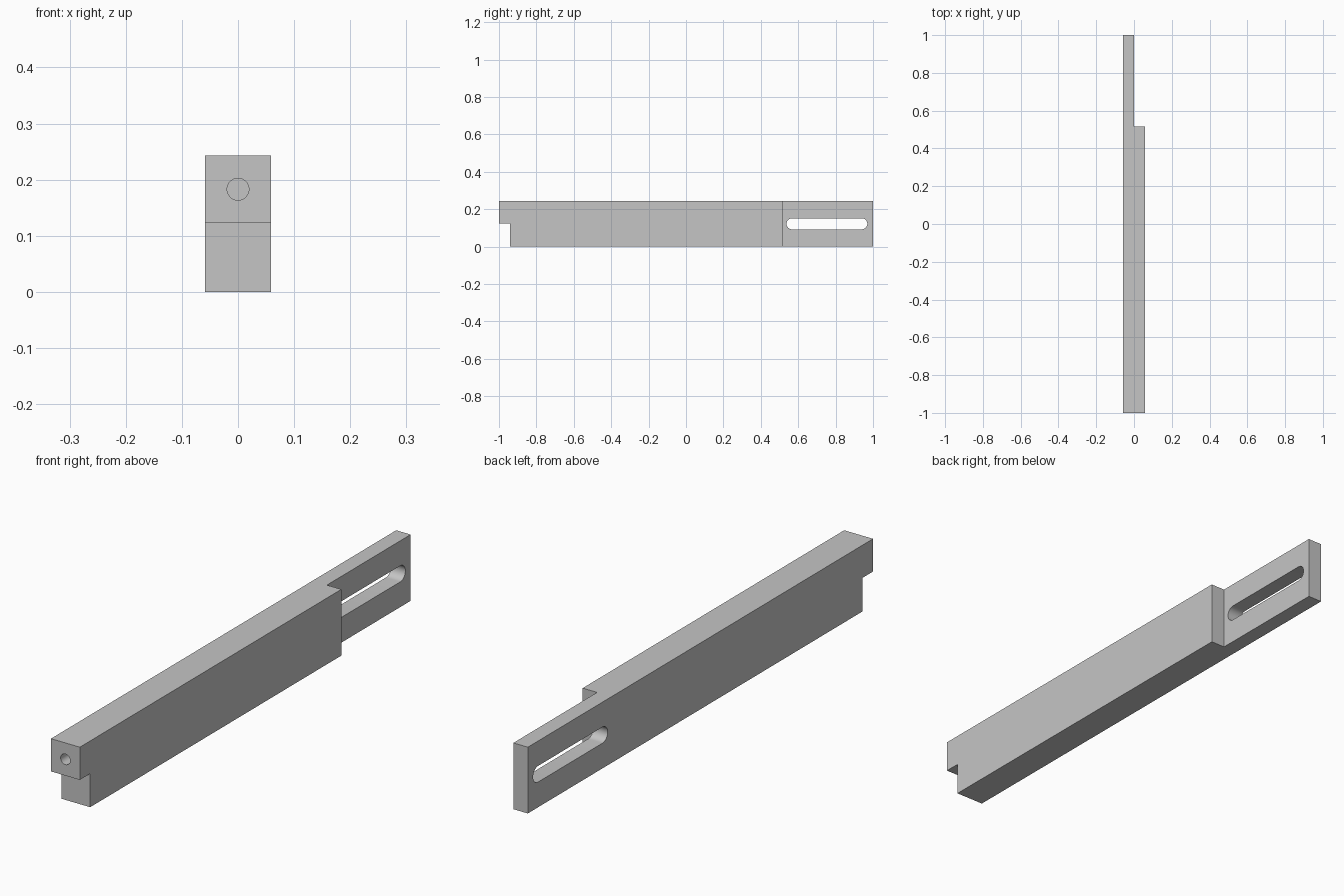
import bpy, bmesh, math
from mathutils import Matrix

cube = bpy.data.objects.get("Cube")
if cube:
    bpy.data.objects.remove(cube, do_unlink=True)

HALF_W, HEIGHT = 0.0585, 0.243
STEP_Y, STEP_Z = -0.94, 0.123     # notch under the front end
TONGUE_Y = 0.515                  # where the bar thins to half width
SLOT_Y, SLOT_Z, SLOT_R = (0.567, 0.94), 0.122, 0.0295
HOLE_Z, HOLE_R, HOLE_DEPTH = 0.183, 0.0195, 0.2

metal = bpy.data.materials.new("plain_grey")
metal.use_nodes = True
grey = (0.56, 0.56, 0.56, 1)
metal.diffuse_color = grey
metal.node_tree.nodes["Principled BSDF"].inputs["Base Color"].default_value = grey


def prism(name, outline, x0, x1):
    """Extrude a (y, z) outline from x0 to x1."""
    bm = bmesh.new()
    face = bm.faces.new([bm.verts.new((x0, y, z)) for y, z in outline])
    grown = bmesh.ops.extrude_face_region(bm, geom=[face])["geom"]
    verts = [v for v in grown if isinstance(v, bmesh.types.BMVert)]
    bmesh.ops.translate(bm, verts=verts, vec=(x1 - x0, 0, 0))
    bmesh.ops.recalc_face_normals(bm, faces=bm.faces)
    return to_object(name, bm)


def to_object(name, bm):
    mesh = bpy.data.meshes.new(name)
    bm.to_mesh(mesh)
    bm.free()
    mesh.materials.append(metal)
    obj = bpy.data.objects.new(name, mesh)
    bpy.context.collection.objects.link(obj)
    return obj


def cut(target, cutter):
    mod = target.modifiers.new("cut", "BOOLEAN")
    mod.operation, mod.solver, mod.object = "DIFFERENCE", "EXACT", cutter
    bpy.context.view_layer.objects.active = target
    bpy.ops.object.modifier_apply(modifier=mod.name)
    bpy.data.objects.remove(cutter, do_unlink=True)


# Bar with a stepped front end
bar = prism("slotted_bar", [(STEP_Y, 0), (1, 0), (1, HEIGHT), (-1, HEIGHT),
                            (-1, STEP_Z), (STEP_Y, STEP_Z)], -HALF_W, HALF_W)

# Half-width tongue at the back
cut(bar, prism("tongue_cutter", [(TONGUE_Y, -1), (2, -1), (2, 1), (TONGUE_Y, 1)], 0, 1))

# Long rounded slot through the tongue
steps = 16
slot = []
for centre, start in ((SLOT_Y[1], -math.pi / 2), (SLOT_Y[0], math.pi / 2)):
    for i in range(steps + 1):
        a = start + math.pi * i / steps
        slot.append((centre + SLOT_R * math.cos(a), SLOT_Z + SLOT_R * math.sin(a)))
cut(bar, prism("slot_cutter", slot, -1, 1))

# Blind round hole in the front end
bm = bmesh.new()
bmesh.ops.create_cone(bm, cap_ends=True, segments=32, radius1=HOLE_R, radius2=HOLE_R,
                      depth=2 * HOLE_DEPTH,
                      matrix=Matrix.Translation((0, -1, HOLE_Z)) @ Matrix.Rotation(math.pi / 2, 4, "X"))
cut(bar, to_object("hole_cutter", bm))

# Smooth the round walls, keep the edges sharp
bpy.ops.object.select_all(action="DESELECT")
bar.select_set(True)
bpy.context.view_layer.objects.active = bar
bpy.ops.object.shade_smooth_by_angle(angle=math.radians(30))
